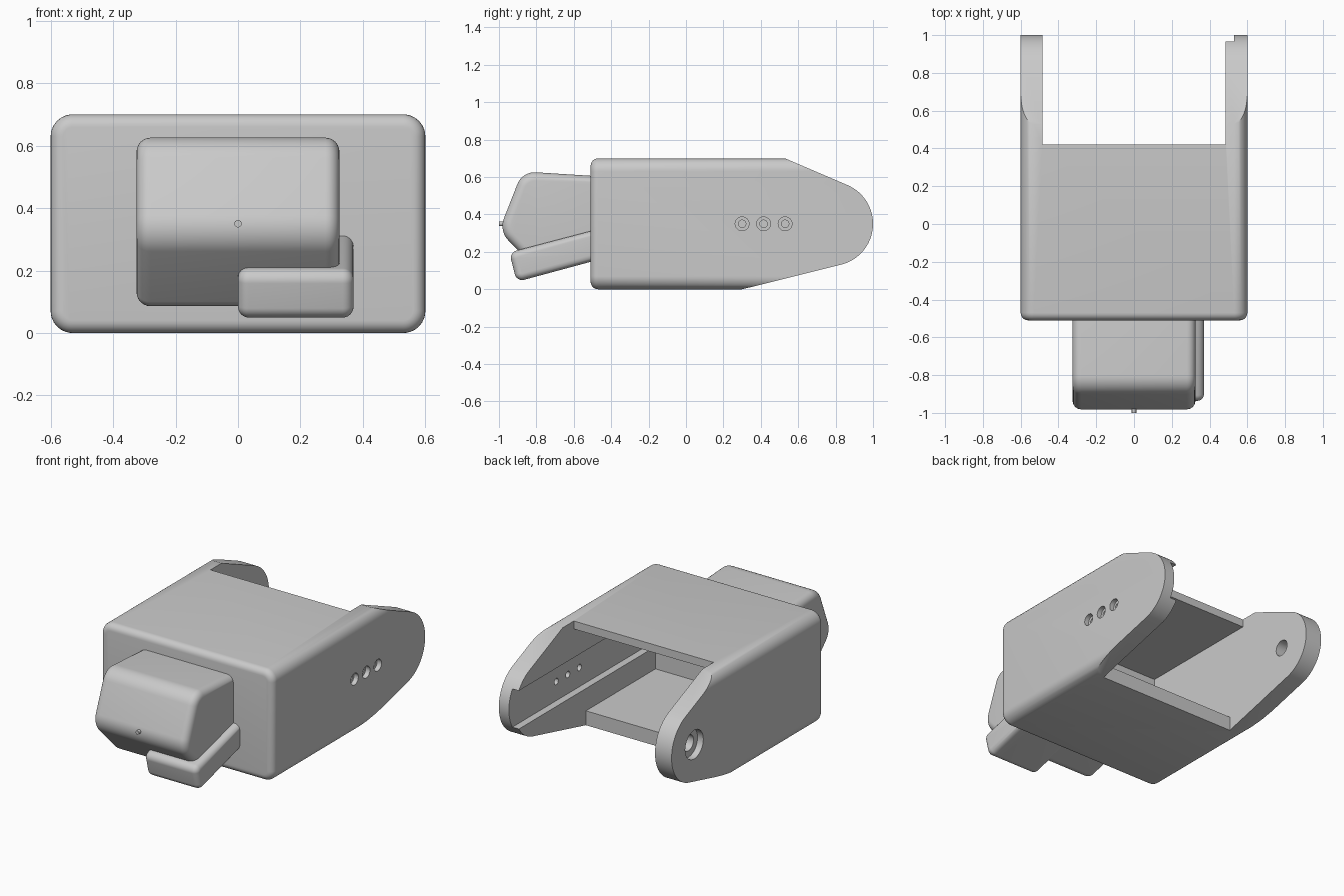
import bpy, bmesh, math
from mathutils import Vector

if "Cube" in bpy.data.objects:
    bpy.data.objects.remove(bpy.data.objects["Cube"], do_unlink=True)

grey = bpy.data.materials.new("plain grey")
grey.use_nodes = True
colour = (0.59, 0.59, 0.59, 1)
grey.diffuse_color = colour
grey.node_tree.nodes["Principled BSDF"].inputs["Base Color"].default_value = colour


def fillet(corners, steps=8):
    """Round a 2D outline given as (a, b, radius) corners."""
    out = []
    for i, (a, b, r) in enumerate(corners):
        p = Vector((a, b))
        if r == 0:
            out.append(p)
            continue
        u = (Vector(corners[i - 1][:2]) - p).normalized()
        v = (Vector(corners[(i + 1) % len(corners)][:2]) - p).normalized()
        half = math.acos(u.dot(v)) / 2
        centre = p + (u + v).normalized() * (r / math.sin(half))
        start = p + u * (r / math.tan(half)) - centre
        end = p + v * (r / math.tan(half)) - centre
        for k in range(steps + 1):
            out.append(centre + start.lerp(end, k / steps).normalized() * r)
    return out


def prism(name, outline, axis, lo, hi, bevel=0, bevel_ends=(True, True)):
    """Extrude a 2D outline along x or y, rounding the chosen end rims."""
    bm = bmesh.new()

    def place(d, p):
        return (d, p[0], p[1]) if axis == "x" else (p[0], d, p[1])

    rings = [[bm.verts.new(place(d, p)) for p in outline] for d in (lo, hi)]
    caps = [bm.faces.new(ring) for ring in rings]
    n = len(outline)
    for i in range(n):
        j = (i + 1) % n
        bm.faces.new((rings[0][i], rings[0][j], rings[1][j], rings[1][i]))
    bmesh.ops.recalc_face_normals(bm, faces=bm.faces)
    if bevel:
        rim = [e for c, use in zip(caps, bevel_ends) if use for e in c.edges]
        bmesh.ops.bevel(bm, geom=rim, offset=bevel, segments=6, profile=0.5,
                        affect="EDGES", clamp_overlap=True)
    mesh = bpy.data.meshes.new(name)
    bm.to_mesh(mesh)
    bm.free()
    mesh.materials.append(grey)
    obj = bpy.data.objects.new(name, mesh)
    bpy.context.collection.objects.link(obj)
    return obj


def disc(y, z, r, sides=32):
    return [Vector((y + r * math.cos(math.tau * k / sides),
                    z + r * math.sin(math.tau * k / sides))) for k in range(sides)]


def rect(a0, a1, b0, b1):
    return [Vector(p) for p in ((a0, b0), (a1, b0), (a1, b1), (a0, b1))]


def activate(obj):
    bpy.ops.object.select_all(action="DESELECT")
    obj.select_set(True)
    bpy.context.view_layer.objects.active = obj


def cut(obj, cutter, operation="DIFFERENCE"):
    cutter.hide_render = True
    activate(obj)
    mod = obj.modifiers.new("cut", "BOOLEAN")
    mod.operation, mod.solver, mod.object = operation, "EXACT", cutter
    bpy.ops.object.modifier_apply(modifier=mod.name)
    bpy.data.objects.remove(cutter, do_unlink=True)


# Housing: rounded box with a softened front rim
R = 0.07
housing = prism("housing", fillet([(-0.6, 0, R), (0.6, 0, R), (0.6, 0.7, R), (-0.6, 0.7, R)]),
                "y", -0.51, 1.1, 0.04, (True, False))

# Side outline: tapered arms ending in a round tip
tip_y, tip_z, tip_r = 0.775, 0.35, 0.225
side = [Vector(p) for p in ((-0.7, -0.1), (0.3, -0.1), (0.3, 0))]
for k in range(33):
    a = math.radians(-76 + 143 * k / 32)
    side.append(Vector((tip_y + tip_r * math.cos(a), tip_z + tip_r * math.sin(a))))
side += [Vector(p) for p in ((0.53, 0.7), (0.53, 0.8), (-0.7, 0.8))]
cut(housing, prism("side_outline", side, "x", -0.8, 0.8), "INTERSECT")

# Inner cavity and the opening between the arms
cavity = [Vector(p) for p in ((-0.39, 0.09), (0.3, 0.09), (0.3, -0.1), (1.2, -0.1),
                              (1.2, 0.8), (0.42, 0.8), (0.42, 0.65), (-0.39, 0.65))]
cut(housing, prism("cavity", cavity, "x", -0.485, 0.485))

# Channel inside the left arm
cut(housing, prism("channel", rect(-0.39, 1.2, 0.23, 0.47), "x", 0.4, 0.53))

# Three stepped screw holes through the left wall
for y in (0.3, 0.415, 0.53):
    cut(housing, prism("screw_hole", disc(y, 0.35, 0.02), "x", 0.45, 0.7))
    cut(housing, prism("screw_recess", disc(y, 0.35, 0.037), "x", 0.57, 0.7))

# Pivot hole with a recess in the right arm
cut(housing, prism("pivot_hole", disc(tip_y, tip_z, 0.05), "x", -0.7, -0.4))
cut(housing, prism("pivot_recess", disc(tip_y, tip_z, 0.09), "x", -0.7, -0.56))

# Nose block on the front
nose = prism("nose_block", fillet([(-0.45, 0.603, 0), (-0.875, 0.63, 0.1), (-1.0, 0.312, 0.11),
                                   (-0.77, 0.08, 0.05), (-0.45, 0.165, 0)]),
             "x", -0.325, 0.325, 0.045)

# Slanted lower block, offset to the left
lower = prism("lower_block", fillet([(-0.45, 0.327, 0), (-0.945, 0.197, 0.04),
                                     (-0.905, 0.04, 0.04), (-0.45, 0.163, 0)]),
              "x", 0.0, 0.37, 0.035)

# Small pin on the nose
pin = prism("nose_pin", disc(0, 0.35, 0.012, 16), "y", -1.0, -0.94)

for obj in (housing, nose, lower, pin):
    activate(obj)
    bpy.ops.object.shade_smooth_by_angle(angle=math.radians(30))
